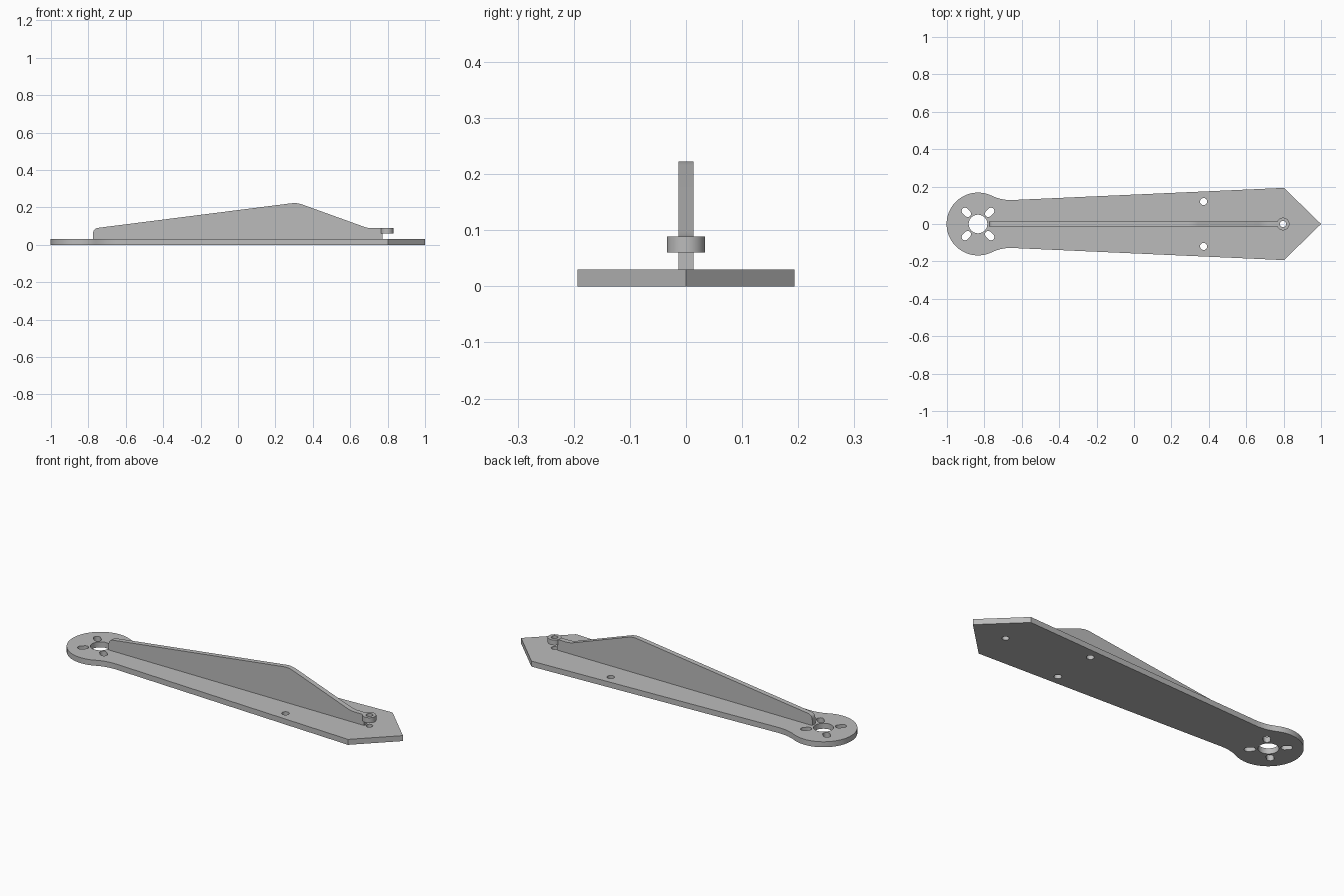
import bpy, bmesh
from math import sin, cos, radians, pi
from mathutils import Vector

if "Cube" in bpy.data.objects:
    bpy.data.objects.remove(bpy.data.objects["Cube"], do_unlink=True)

grey = bpy.data.materials.new("plain grey")
grey.use_nodes = True
colour = (0.5, 0.5, 0.5, 1)
grey.diffuse_color = colour
grey.node_tree.nodes["Principled BSDF"].inputs["Base Color"].default_value = colour

HUB_X, HUB_R = -0.834, 0.168
PIN_X = 0.797
PLATE_TOP = 0.03


def arc(cx, cy, r, start=0, end=360, n=32):
    """Points on an arc, with the end point left out."""
    angles = [radians(start + (end - start) * i / n) for i in range(n)]
    return [(cx + r * cos(a), cy + r * sin(a)) for a in angles]


def corner(before, at, after, size, n=8):
    """Rounded corner that starts and ends at the given distance."""
    b = Vector(at)
    a = b + (Vector(before) - b).normalized() * size
    c = b + (Vector(after) - b).normalized() * size
    ts = [i / n for i in range(n + 1)]
    return [tuple(a * (1 - t) ** 2 + b * 2 * t * (1 - t) + c * t * t) for t in ts]


def slot(cx, cy, angle, half, r):
    """Long hole pointing along the angle in degrees."""
    dx, dy = half * cos(radians(angle)), half * sin(radians(angle))
    return (arc(cx + dx, cy + dy, r, angle - 90, angle + 90, 12) + [(cx + dx - r * sin(radians(angle)), cy + dy + r * cos(radians(angle)))]
            + arc(cx - dx, cy - dy, r, angle + 90, angle + 270, 12) + [(cx - dx + r * sin(radians(angle)), cy - dy - r * cos(radians(angle)))])


def prism(name, outlines, low, high, upright=False):
    """Extrude flat outlines along z, or along y when upright."""
    bm = bmesh.new()
    for pts in outlines:
        place = (lambda p, h: (p[0], h, p[1])) if upright else (lambda p, h: (p[0], p[1], h))
        rings = [[bm.verts.new(place(p, h)) for p in pts] for h in (low, high)]
        bm.faces.new(rings[0])
        bm.faces.new(rings[1])
        for i in range(len(pts)):
            j = (i + 1) % len(pts)
            bm.faces.new((rings[0][i], rings[0][j], rings[1][j], rings[1][i]))
    bmesh.ops.recalc_face_normals(bm, faces=bm.faces)
    mesh = bpy.data.meshes.new(name)
    bm.to_mesh(mesh)
    bm.free()
    mesh.materials.append(grey)
    obj = bpy.data.objects.new(name, mesh)
    bpy.context.collection.objects.link(obj)
    return obj


def select(obj):
    bpy.ops.object.select_all(action='DESELECT')
    obj.select_set(True)
    bpy.context.view_layer.objects.active = obj


# Base plate: round hub, curved neck, widening arm and pointed tip
shoulder, neck = (0.802, 0.193), (-0.706, 0.1257)
hub_join = arc(HUB_X, 0, HUB_R, 65, 180, 28)
upper = [shoulder] + corner(shoulder, neck, hub_join[0], 0.058) + hub_join
lower = [(x, -y) for x, y in reversed(upper)]
plate = prism("base_plate", [[(1, 0)] + upper + [(HUB_X - HUB_R, 0)] + lower], 0, PLATE_TOP)

# Upright fin along the middle
back, front_top = (-0.775, PLATE_TOP - 0.002), (-0.775, 0.087)
peak, foot, end = (0.315, 0.2255), (0.695, 0.0885), (0.773, 0.0885)
fin_profile = ([back] + corner(back, front_top, peak, 0.028)
               + corner(front_top, peak, foot, 0.03)
               + corner(peak, foot, end, 0.025)
               + [end, (0.773, PLATE_TOP - 0.002)])
fin = prism("fin", [fin_profile], -0.0135, 0.0135, upright=True)

# Ring at the end of the fin
ring = prism("pin_ring", [arc(PIN_X, 0, 0.034)], 0.06, 0.089)

# Holes: hub bore, four slots, two arm holes and the pin hole
holes = [arc(HUB_X, 0, 0.05), arc(PIN_X, 0, 0.017)]
holes += [arc(0.372, side * 0.12, 0.019) for side in (-1, 1)]
for angle in (45, 135, 225, 315):
    a = radians(angle)
    holes.append(slot(HUB_X + 0.088 * cos(a), 0.088 * sin(a), angle, 0.01, 0.018))
cutter = prism("hole_cutter", holes, -0.1, 0.3)
cutter.hide_render = True

for obj in (plate, ring):
    cut = obj.modifiers.new("holes", 'BOOLEAN')
    cut.operation = 'DIFFERENCE'
    cut.solver = 'EXACT'
    cut.object = cutter
    select(obj)
    bpy.ops.object.modifier_apply(modifier=cut.name)
bpy.data.objects.remove(cutter, do_unlink=True)

for obj in (plate, fin, ring):
    select(obj)
    bpy.ops.object.shade_smooth_by_angle(angle=pi / 6)
